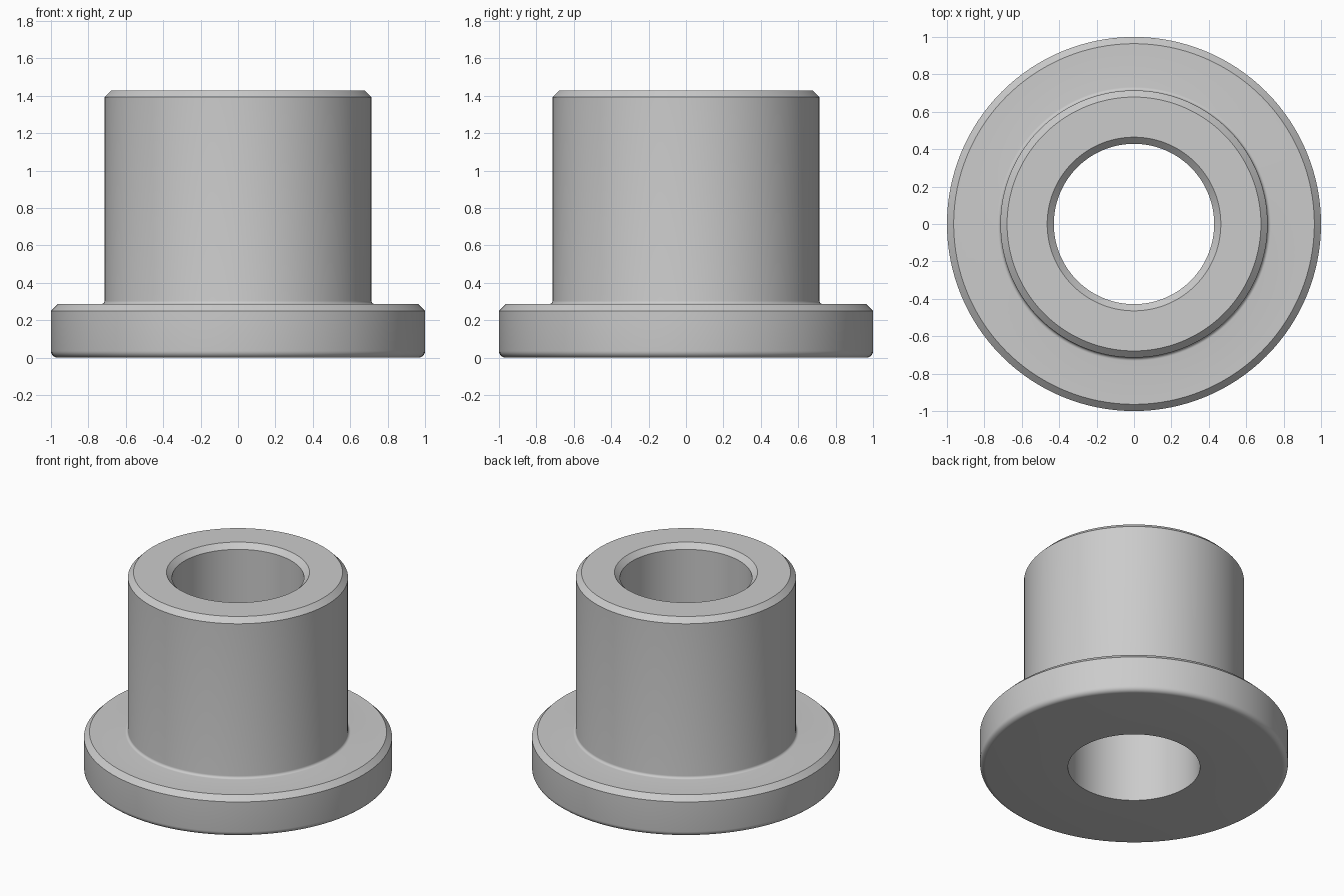
import bpy, bmesh, math

if "Cube" in bpy.data.objects:
    bpy.data.objects.remove(bpy.data.objects["Cube"])

U = 1 / 14            # design unit: flange radius is 14 units
SEGMENTS = 128


def arc(cx, cz, r, a0, a1, n=6):
    """Points on a circular arc in the r-z plane, angles in degrees."""
    return [(cx + r * math.cos(math.radians(a0 + (a1 - a0) * i / n)),
             cz + r * math.sin(math.radians(a0 + (a1 - a0) * i / n)))
            for i in range(n + 1)]


# Closed cross-section (radius, height), starting at the bottom of the bore
profile = [(6, 0)]
profile += arc(13.5, 0.5, 0.5, -90, 0)            # rounded bottom rim
profile += [(14, 3.5), (13.5, 4)]                 # flange top chamfer
profile += arc(10.25, 4.25, 0.25, 270, 180)       # fillet at sleeve foot
profile += [(10, 19.5), (9.5, 20)]                # sleeve top chamfer
profile += [(6.5, 20), (6, 19.5)]                 # bore chamfer

# Revolve the section into a solid bushing
bm = bmesh.new()
rings = []
for s in range(SEGMENTS):
    a = 2 * math.pi * s / SEGMENTS
    rings.append([bm.verts.new((r * U * math.cos(a), r * U * math.sin(a), z * U))
                  for r, z in profile])
n = len(profile)
for s in range(SEGMENTS):
    p, q = rings[s], rings[(s + 1) % SEGMENTS]
    for i in range(n):
        j = (i + 1) % n
        bm.faces.new((p[i], q[i], q[j], p[j]))
bmesh.ops.recalc_face_normals(bm, faces=bm.faces)

mesh = bpy.data.meshes.new("flanged_bushing")
bm.to_mesh(mesh)
bm.free()
bushing = bpy.data.objects.new("flanged_bushing", mesh)
bpy.context.collection.objects.link(bushing)

# Plain grey metal
grey = bpy.data.materials.new("light grey")
grey.diffuse_color = (0.6, 0.6, 0.6, 1)
grey.use_nodes = True
grey.node_tree.nodes["Principled BSDF"].inputs["Base Color"].default_value = grey.diffuse_color
mesh.materials.append(grey)

# Smooth curved walls, crisp chamfer edges
bpy.context.view_layer.objects.active = bushing
bushing.select_set(True)
bpy.ops.object.shade_smooth_by_angle(angle=math.radians(30))
